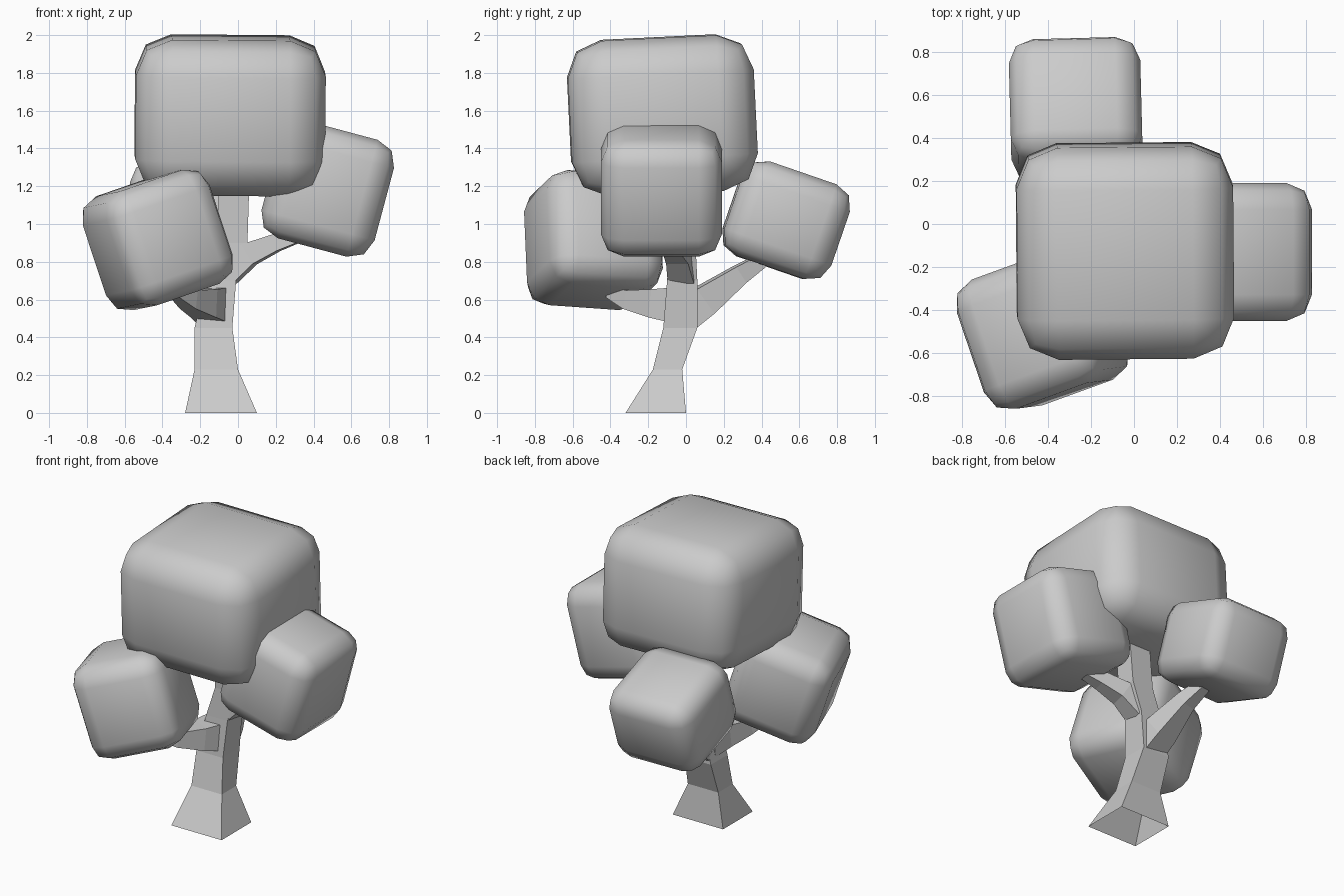
import bpy, bmesh
from math import radians
from mathutils import Vector

if "Cube" in bpy.data.objects:
    bpy.data.objects.remove(bpy.data.objects["Cube"])


def make_object(name, bm, smooth=False):
    bmesh.ops.recalc_face_normals(bm, faces=bm.faces[:])
    mesh = bpy.data.meshes.new(name)
    bm.to_mesh(mesh)
    bm.free()
    for p in mesh.polygons:
        p.use_smooth = smooth
    obj = bpy.data.objects.new(name, mesh)
    bpy.context.collection.objects.link(obj)
    return obj


def foliage(name, size, centre, rotation, radius):
    """Rounded leaf block: a box with a two-step bevel, smooth shaded."""
    bm = bmesh.new()
    bmesh.ops.create_cube(bm, size=1)
    bmesh.ops.scale(bm, vec=size, verts=bm.verts[:])
    bmesh.ops.bevel(bm, geom=bm.edges[:], offset=radius, offset_type='OFFSET',
                    segments=2, profile=0.5, affect='EDGES')
    obj = make_object(name, bm, smooth=True)
    obj.location = centre
    obj.rotation_euler = [radians(a) for a in rotation]


def loft(name, rings, cap_start):
    """Skin four-sided rings; the far end is always capped."""
    bm = bmesh.new()
    loops = [[bm.verts.new(p) for p in ring] for ring in rings]
    for a, b in zip(loops, loops[1:]):
        for i in range(4):
            j = (i + 1) % 4
            bm.faces.new((a[i], a[j], b[j], b[i]))
    bm.faces.new(loops[-1])
    if cap_start:
        bm.faces.new(loops[0])
    make_object(name, bm)


def branch(name, path):
    """Tapered square limb along (x, y, z, half width) points."""
    pts = [Vector(p[:3]) for p in path]
    rings = []
    for i, p in enumerate(pts):
        tangent = (pts[min(i + 1, len(pts) - 1)] - pts[max(i - 1, 0)]).normalized()
        side = tangent.cross(Vector((0, 0, 1))).normalized()
        up = side.cross(tangent)
        r = path[i][3]
        rings.append([p + side * sx * r + up * sy * r
                      for sx, sy in ((-1, -1), (1, -1), (1, 1), (-1, 1))])
    loft(name, rings, True)


# Leaf blocks
foliage("top_foliage", (1.005, 0.985, 0.825), (-0.042, -0.125, 1.575), (2.8, 0.5, 0.5), 0.19)
foliage("right_foliage", (0.62, 0.64, 0.64), (0.475, -0.13, 1.185), (0, 15, 0), 0.122)
foliage("back_foliage", (0.61, 0.60, 0.53), (-0.27, 0.53, 1.02), (-19, 0, 1.5), 0.115)
foliage("front_left_foliage", (0.61, 0.635, 0.635), (-0.425, -0.49, 0.915), (-4, -18, 20), 0.122)

# Trunk: x min, x max, y min, y max, z per ring, open underneath
sections = [
    (-0.28, 0.10, -0.32, 0.00, 0.00),
    (-0.23, 0.00, -0.175, -0.02, 0.23),
    (-0.23, -0.03, -0.12, 0.06, 0.45),
    (-0.17, -0.01, -0.10, 0.06, 0.70),
    (-0.11, 0.05, -0.09, 0.05, 0.90),
    (-0.10, 0.06, -0.10, 0.03, 1.22),
]
loft("trunk", [[(x0, y0, z), (x1, y0, z), (x1, y1, z), (x0, y1, z)]
               for x0, x1, y0, y1, z in sections], False)

# Branches reaching into the leaf blocks
branch("right_branch", [(-0.06, -0.02, 0.74, 0.07), (0.06, -0.04, 0.84, 0.06),
                        (0.20, -0.08, 0.90, 0.045), (0.36, -0.12, 0.95, 0.03)])
branch("back_branch", [(-0.12, -0.03, 0.50, 0.085), (-0.14, 0.09, 0.59, 0.08),
                       (-0.18, 0.28, 0.73, 0.05), (-0.24, 0.45, 0.84, 0.03)])
branch("front_branch", [(-0.13, -0.03, 0.57, 0.095), (-0.18, -0.16, 0.58, 0.075),
                        (-0.26, -0.30, 0.60, 0.05), (-0.33, -0.40, 0.64, 0.03)])
